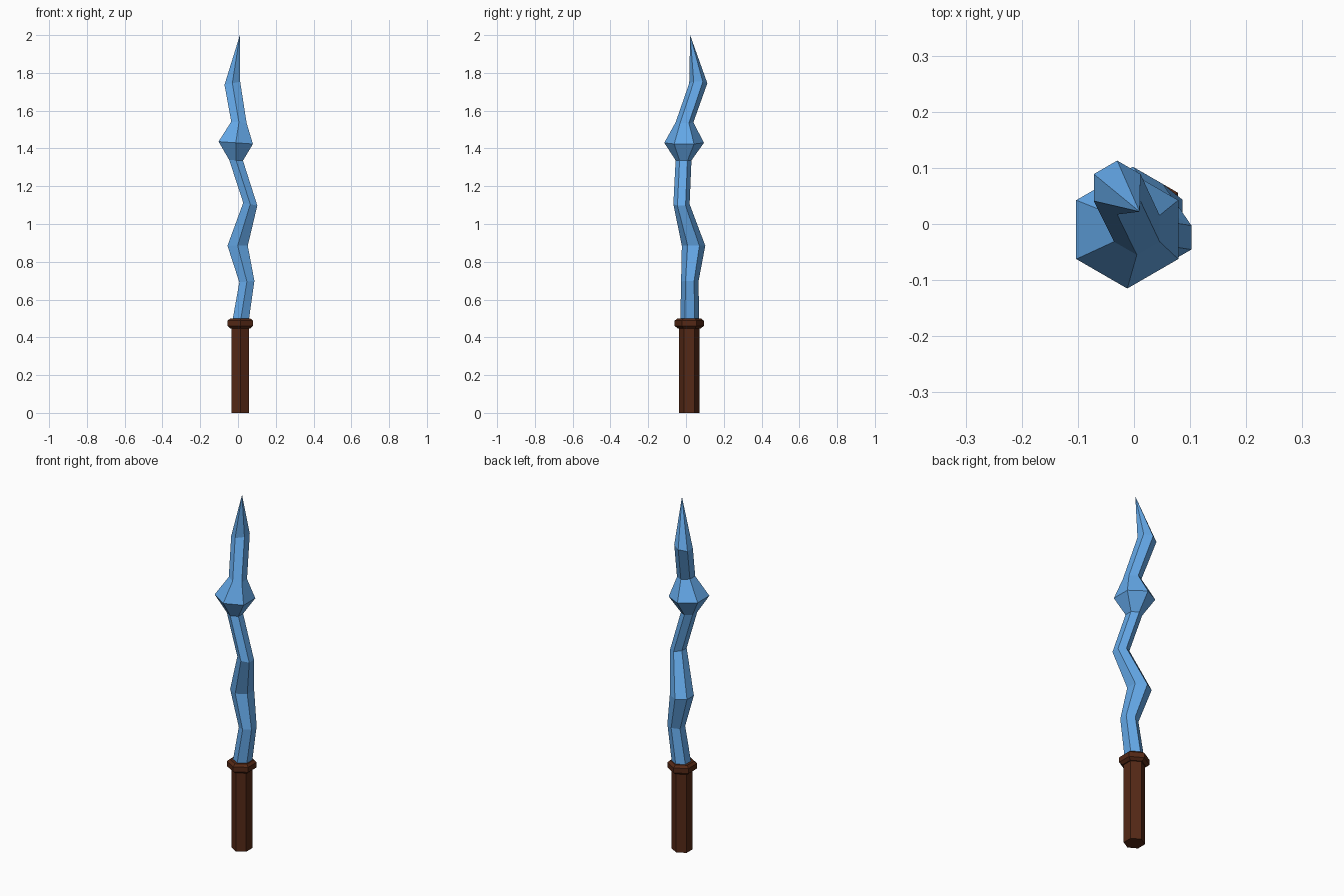
import bpy
import math

if "Cube" in bpy.data.objects:
    bpy.data.objects.remove(bpy.data.objects["Cube"])


def material(name, color):
    m = bpy.data.materials.new(name)
    m.diffuse_color = (*color, 1)
    m.use_nodes = True
    m.node_tree.nodes["Principled BSDF"].inputs["Base Color"].default_value = m.diffuse_color
    return m


def hex_loft(name, rings, mat, tip=None):
    """Loft hexagonal rings (x, y, z, radius, z rise per x), closing with a cap or a tip."""
    verts, faces = [], []
    for cx, cy, cz, r, tilt in rings:
        for i in range(6):
            a = math.radians(90 + 60 * i)
            dx, dy = r * math.cos(a), r * math.sin(a)
            verts.append((cx + dx, cy + dy, cz + tilt * dx))
    for k in range(len(rings) - 1):
        for i in range(6):
            a, b = 6 * k + i, 6 * k + (i + 1) % 6
            faces.append((a, b, b + 6, a + 6))
    faces.append(tuple(range(5, -1, -1)))
    last = 6 * (len(rings) - 1)
    if tip:
        verts.append(tip)
        faces += [(last + i, last + (i + 1) % 6, last + 6) for i in range(6)]
    else:
        faces.append(tuple(range(last, last + 6)))
    mesh = bpy.data.meshes.new(name)
    mesh.from_pydata(verts, [], faces)
    mesh.materials.append(mat)
    obj = bpy.data.objects.new(name, mesh)
    bpy.context.collection.objects.link(obj)
    return obj


wood = material("dark_wood", (0.09, 0.022, 0.008))
crystal = material("blue_crystal", (0.13, 0.40, 0.82))

# Handle and its bevelled collar
hx, hy = 0.012, 0.017
hex_loft("handle", [(hx, hy, z, 0.054, 0) for z in (0, 0.455)], wood)
hex_loft("collar", [(hx, hy, z, r, 0) for z, r in
                    ((0.447, 0.06), (0.46, 0.077), (0.488, 0.077), (0.5, 0.062))], wood)

# Crooked crystal blade with a flared node near the top
hex_loft("blade", [
    (0.014, 0.020, 0.49, 0.050, 0),
    (0.047, 0.020, 0.695, 0.046, 0.1),
    (-0.002, 0.040, 0.885, 0.062, 0),
    (0.065, -0.024, 1.105, 0.043, -0.2),
    (-0.010, -0.013, 1.337, 0.042, -0.05),
    (-0.012, -0.010, 1.43, 0.105, -0.07),
    (0.005, -0.008, 1.538, 0.047, -0.1),
    (-0.030, 0.065, 1.745, 0.048, 0.2),
], crystal, tip=(0.010, 0.022, 2.0))
